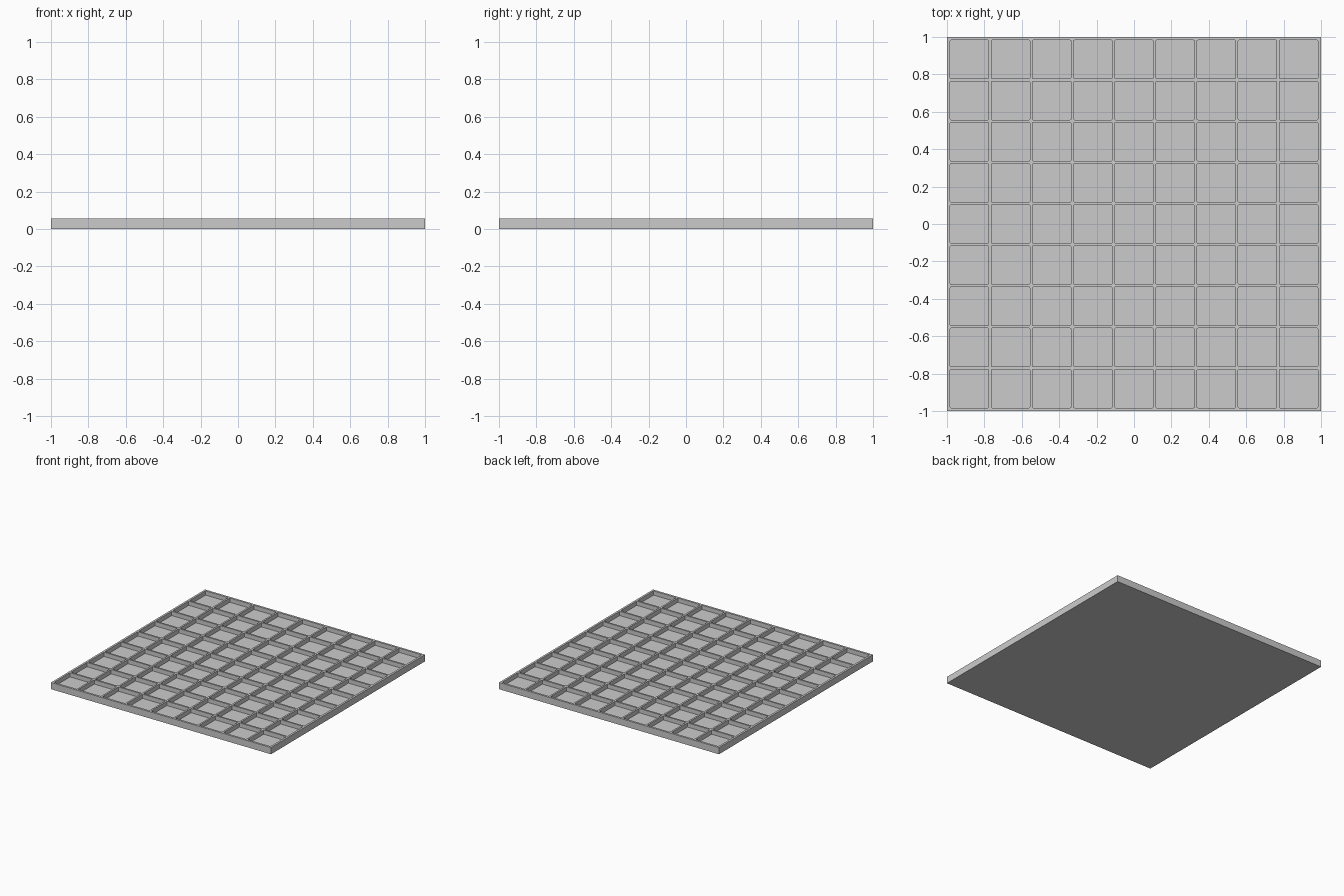
import bpy
import bmesh

CELLS = 9
WALL = 0.02
PITCH = 0.22
HEIGHT = 0.055
FLOOR = 0.02

cube = bpy.data.objects.get("Cube")
if cube:
    bpy.data.objects.remove(cube, do_unlink=True)

# Plain grey plastic
grey = bpy.data.materials.new("plain_grey")
grey.use_nodes = True
colour = (0.6, 0.6, 0.6, 1)
grey.diffuse_color = colour
grey.node_tree.nodes["Principled BSDF"].inputs["Base Color"].default_value = colour

bm = bmesh.new()

# Top sheet of square cells, its rim pushed out to the full tray width
half = CELLS * PITCH / 2
bmesh.ops.create_grid(bm, x_segments=CELLS, y_segments=CELLS, size=half)
for v in bm.verts:
    for axis in (0, 1):
        v.co[axis] = round(v.co[axis], 4)
    v.co.z = HEIGHT
cells = bm.faces[:]
bmesh.ops.inset_individual(bm, faces=cells, thickness=WALL / 2)
for v in bm.verts:
    for axis in (0, 1):
        if abs(v.co[axis]) > half - 0.001:
            v.co[axis] = 1 if v.co[axis] > 0 else -1

# Outer walls and underside
rim = [e for e in bm.edges if e.is_boundary]
skirt = bmesh.ops.extrude_edge_only(bm, edges=rim)["geom"]
for v in skirt:
    if isinstance(v, bmesh.types.BMVert):
        v.co.z = 0
bmesh.ops.contextual_create(bm, geom=[e for e in bm.edges if e.is_boundary])

# Sunken pockets with slightly rounded upright corners
pockets = bmesh.ops.extrude_discrete_faces(bm, faces=cells)["faces"]
for f in pockets:
    for v in f.verts:
        v.co.z = FLOOR
uprights = [e for e in bm.edges
            if abs(e.verts[0].co.z - e.verts[1].co.z) > 0.001
            and min(v.co.z for v in e.verts) > 0.001]
bmesh.ops.bevel(bm, geom=uprights, offset=0.005, segments=2,
                profile=0.5, affect='EDGES')
bmesh.ops.recalc_face_normals(bm, faces=bm.faces[:])

mesh = bpy.data.meshes.new("compartment_tray")
bm.to_mesh(mesh)
bm.free()
mesh.materials.append(grey)
tray = bpy.data.objects.new("compartment_tray", mesh)
bpy.context.collection.objects.link(tray)
